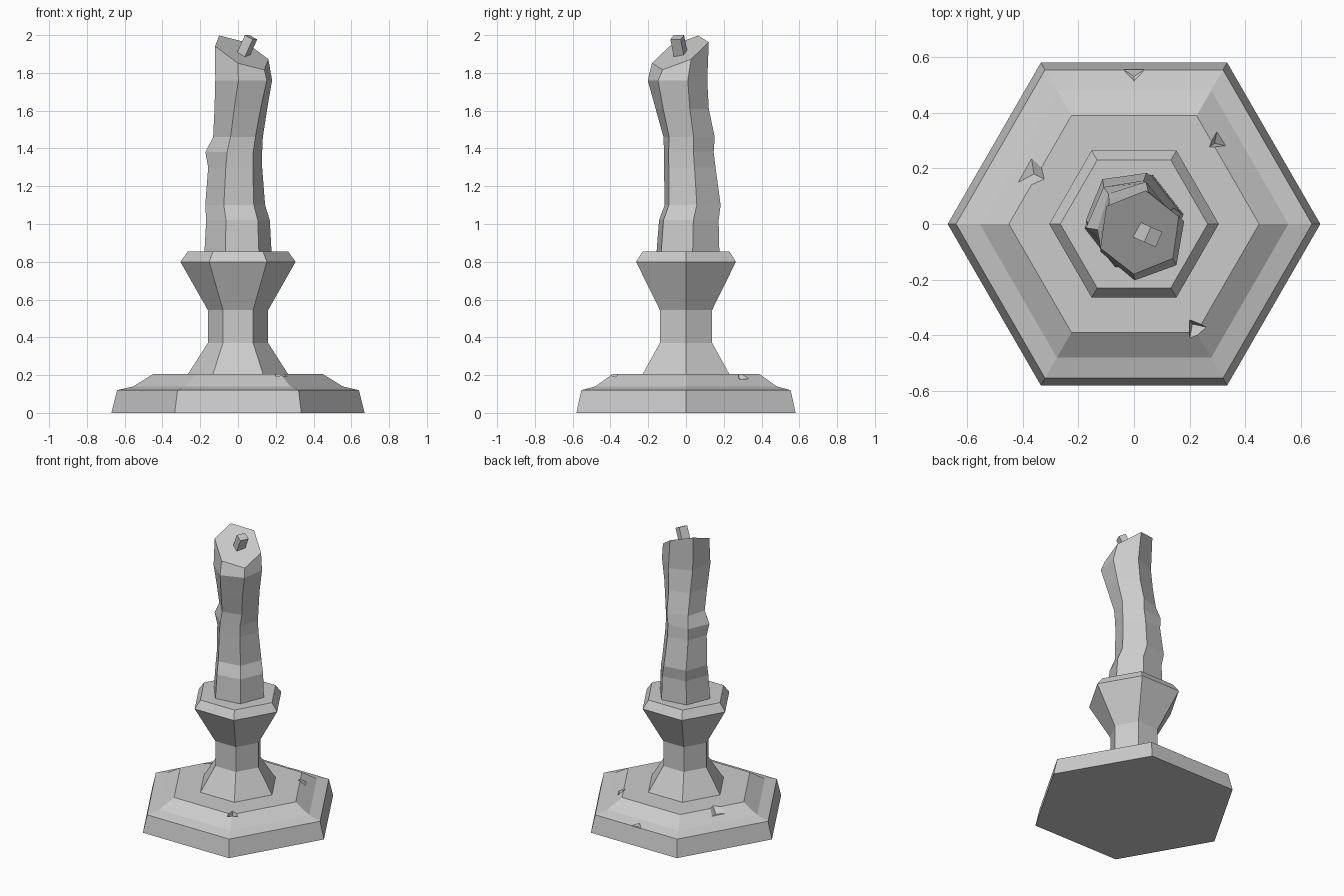
import bpy
import bmesh
from math import cos, sin, radians, tau
from mathutils import Vector

SIDES = 6

if "Cube" in bpy.data.objects:
    bpy.data.objects.remove(bpy.data.objects["Cube"], do_unlink=True)

grey = bpy.data.materials.new("plain grey")
grey.use_nodes = True
grey.diffuse_color = (0.6, 0.6, 0.6, 1)
grey.node_tree.nodes["Principled BSDF"].inputs["Base Color"].default_value = grey.diffuse_color


def make_object(name, bm):
    bmesh.ops.recalc_face_normals(bm, faces=bm.faces)
    mesh = bpy.data.meshes.new(name)
    bm.to_mesh(mesh)
    bm.free()
    mesh.materials.append(grey)
    obj = bpy.data.objects.new(name, mesh)
    bpy.context.scene.collection.objects.link(obj)
    return obj


def loft(name, rings):
    """Skin a list of point rings and cap both ends."""
    bm = bmesh.new()
    loops = [[bm.verts.new(p) for p in ring] for ring in rings]
    for low, high in zip(loops, loops[1:]):
        for i in range(SIDES):
            j = (i + 1) % SIDES
            bm.faces.new((low[i], low[j], high[j], high[i]))
    bm.faces.new(loops[0])
    bm.faces.new(loops[-1])
    return make_object(name, bm)


def hexagon(z, radius, cx=0, cy=0, turn=0, tilt=(0, 0), bulge=None):
    points = []
    for k in range(SIDES):
        angle = radians(turn) + tau * k / SIDES
        r = radius * (bulge or {}).get(k, 1)
        x, y = r * cos(angle), r * sin(angle)
        points.append(Vector((cx + x, cy + y, z + tilt[0] * x + tilt[1] * y)))
    return points


def chip(target, apex, outward, radius, depth):
    """Bite a three-sided notch whose tip is at apex and which opens outward."""
    bm = bmesh.new()
    bmesh.ops.create_cone(bm, cap_ends=True, segments=3, radius1=0,
                          radius2=radius, depth=depth)
    bmesh.ops.remove_doubles(bm, verts=bm.verts, dist=0.0001)
    direction = Vector(outward).normalized()
    turn = direction.to_track_quat("Z", "Y").to_matrix()
    for v in bm.verts:
        v.co = turn @ (v.co + Vector((0, 0, depth / 2))) + Vector(apex)
    cutter = make_object("chip_cutter", bm)
    cutter.hide_render = True
    mod = target.modifiers.new("chip", "BOOLEAN")
    mod.operation = "DIFFERENCE"
    mod.solver = "EXACT"
    mod.object = cutter
    bpy.context.view_layer.objects.active = target
    bpy.ops.object.modifier_apply(modifier=mod.name)
    bpy.data.objects.remove(cutter, do_unlink=True)


# Candlestick: stepped foot, waisted stem and flared cup
profile = [(0, 0.67), (0.12, 0.64), (0.14, 0.555), (0.205, 0.45), (0.205, 0.265),
           (0.37, 0.16), (0.545, 0.16), (0.8, 0.305), (0.855, 0.265)]
candlestick = loft("candlestick", [hexagon(z, r) for z, r in profile])

# Worn notches: cup rim, foot top, foot ridge, back rim, lower edges
chip(candlestick, (0.2, 0.11, 0.8), (0.87, 0.5, 0), 0.16, 0.14)
chip(candlestick, (0.29, 0.29, 0.15), (0.3, 0.2, 1), 0.09, 0.1)
chip(candlestick, (0.21, -0.36, 0.15), (0.2, -0.3, 1), 0.08, 0.1)
chip(candlestick, (-0.36, 0.18, 0.165), (-0.4, 0.2, 1), 0.28, 0.1)
chip(candlestick, (0, 0.53, 0.115), (0, 0.5, 1), 0.3, 0.1)
chip(candlestick, (-0.46, -0.3, 0.03), (-0.87, -0.5, -0.7), 0.13, 0.14)
chip(candlestick, (0.48, -0.29, 0.025), (0.87, -0.5, -0.7), 0.11, 0.14)

# Candle: bent, lumpy shaft with a slanted top
candle = loft("candle", [
    hexagon(0.84, 0.18, 0, 0.01, 8),
    hexagon(1.02, 0.17, 0, 0.015, 8),
    hexagon(1.1, 0.16, -0.015, 0.035, 8),
    hexagon(1.3, 0.145, -0.015, 0.02, 10),
    hexagon(1.38, 0.14, -0.01, 0.015, 10, bulge={2: 1.1, 3: 1.18}),
    hexagon(1.46, 0.135, 0, 0.01, 13, bulge={1: 1.1}),
    hexagon(1.61, 0.145, 0.015, -0.02, 16),
    hexagon(1.76, 0.16, 0.03, -0.045, 20),
    hexagon(1.907, 0.152, 0.02, -0.03, 22, tilt=(-0.42, 0.43)),
])

# Wick: short leaning square stub
bm = bmesh.new()
bmesh.ops.create_cube(bm, size=1)
for v in bm.verts:
    v.co = Vector((v.co.x * 0.06, v.co.y * 0.05, v.co.z * 0.13))
wick = make_object("wick", bm)
wick.location = (0.043, -0.035, 1.93)
wick.rotation_euler = Vector((0.045, -0.02, 0.1)).to_track_quat("Z", "Y").to_euler()
